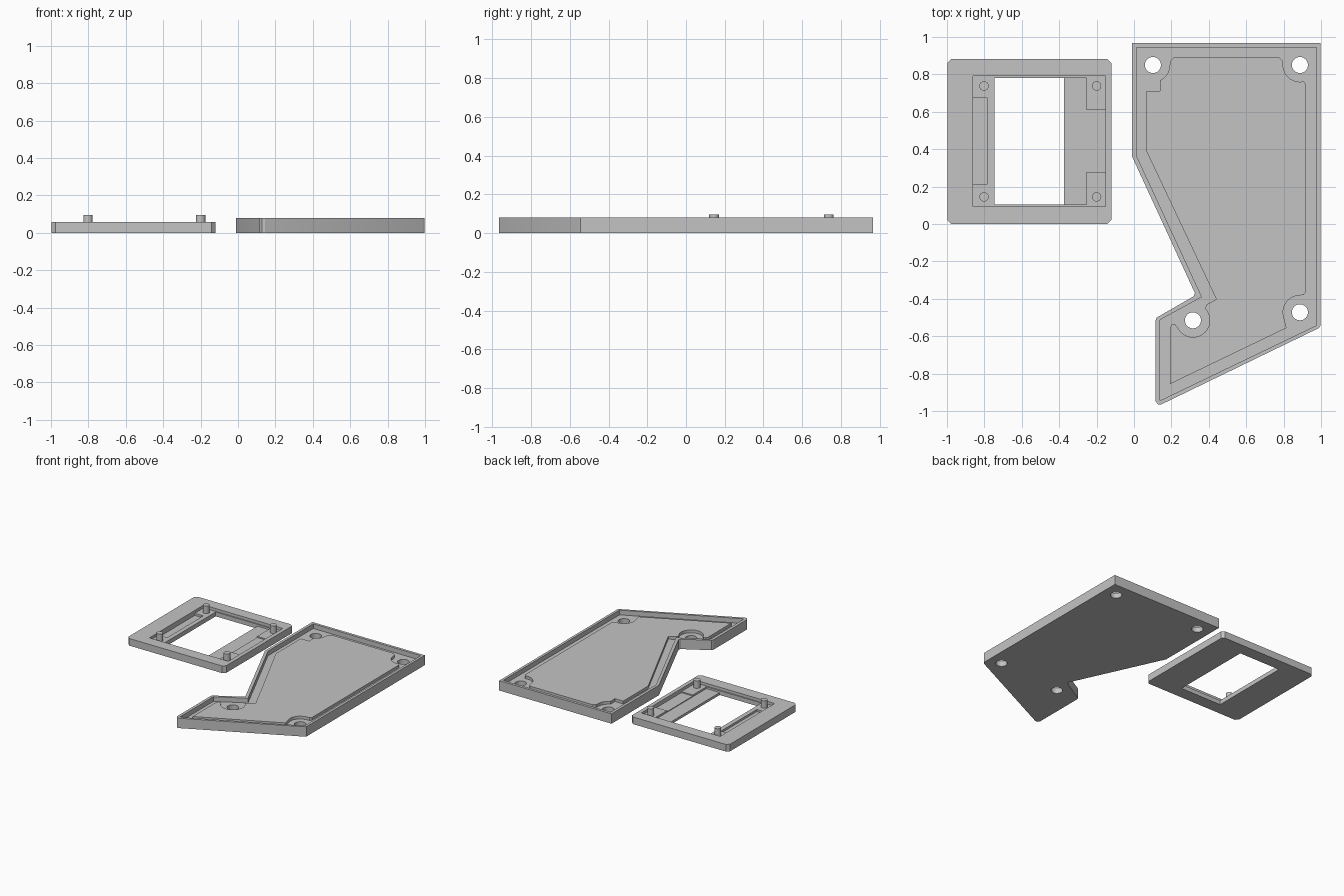
import bpy, bmesh, math

if "Cube" in bpy.data.objects:
    bpy.data.objects.remove(bpy.data.objects["Cube"])

grey = bpy.data.materials.new("plain grey")
grey.diffuse_color = (0.55, 0.55, 0.55, 1)
grey.use_nodes = True
grey.node_tree.nodes["Principled BSDF"].inputs["Base Color"].default_value = grey.diffuse_color


def prism(name, pts, z0, z1):
    """Extrude a flat outline from z0 to z1."""
    bm = bmesh.new()
    face = bm.faces.new([bm.verts.new((x, y, z0)) for x, y in pts])
    ext = bmesh.ops.extrude_face_region(bm, geom=[face])
    for v in ext["geom"]:
        if isinstance(v, bmesh.types.BMVert):
            v.co.z = z1
    bmesh.ops.recalc_face_normals(bm, faces=bm.faces)
    mesh = bpy.data.meshes.new(name)
    bm.to_mesh(mesh)
    bm.free()
    mesh.materials.append(grey)
    obj = bpy.data.objects.new(name, mesh)
    bpy.context.collection.objects.link(obj)
    return obj


def arc(cx, cy, r, a0, a1, n=12):
    return [(cx + r * math.cos(math.radians(a0 + (a1 - a0) * i / n)),
             cy + r * math.sin(math.radians(a0 + (a1 - a0) * i / n)))
            for i in range(n + 1)]


def circle(cx, cy, r, n=32):
    return arc(cx, cy, r, 0, 360, n)[:-1]


def rect(x0, x1, y0, y1):
    return [(x0, y0), (x1, y0), (x1, y1), (x0, y1)]


def combine(obj, pts, z0, z1, operation='DIFFERENCE'):
    """Cut or add an extruded outline and discard the helper."""
    helper = prism("helper", pts, z0, z1)
    helper.hide_render = True
    mod = obj.modifiers.new("shape", 'BOOLEAN')
    mod.operation, mod.solver, mod.object = operation, 'EXACT', helper
    bpy.context.view_layer.objects.active = obj
    bpy.ops.object.modifier_apply(modifier=mod.name)
    bpy.data.objects.remove(helper)


def smooth(obj):
    bpy.ops.object.select_all(action='DESELECT')
    obj.select_set(True)
    bpy.context.view_layer.objects.active = obj
    bpy.ops.object.shade_smooth_by_angle(angle=math.radians(25))


# Angled tray: outer slab
outline = [(-0.01, 0.967), (0.997, 0.967), (0.997, -0.545), (0.985, -0.558),
           (0.145, -0.965), (0.128, -0.965), (0.115, -0.947), (0.115, -0.515),
           (0.122, -0.5), (0.318, -0.387), (0.326, -0.37), (-0.01, 0.36)]
tray = prism("angled_tray", outline, 0, 0.08)

# Sunken area inside the thin rim
inside = [(0.013, 0.945), (0.976, 0.945), (0.976, -0.542), (0.139, -0.944),
          (0.139, -0.513), (0.363, -0.39), (0.013, 0.366)]
combine(tray, inside, 0.042, 0.1)

# Raised plateau curving around the screw seats
holes = [(0.101, 0.85), (0.887, 0.85), (0.887, -0.472), (0.315, -0.515)]
plateau = ([(0.066, 0.71), (0.14, 0.71)]
           + arc(*holes[0], 0.09, -65, 0)
           + [(0.194, 0.873), (0.211, 0.89), (0.776, 0.89), (0.793, 0.873)]
           + arc(*holes[1], 0.09, 180, 270)
           + [(0.907, 0.762), (0.92, 0.747), (0.92, -0.365), (0.907, -0.379)]
           + arc(*holes[2], 0.09, 90, 190)
           + [(0.815, -0.556), (0.192, -0.856), (0.192, -0.556),
              (0.202, -0.536), (0.219, -0.536)]
           + arc(*holes[3], 0.09, 205, 405, 20)
           + [(0.387, -0.432), (0.44, -0.402), (0.066, 0.39)])
combine(tray, plateau, 0.02, 0.065, 'UNION')

# Screw holes
for x, y in holes:
    combine(tray, circle(x, y, 0.043), -0.05, 0.15)
smooth(tray)

# Screen frame: slab with clipped corners
x0, x1, y0, y1, c = -0.998, -0.12, 0, 0.882, 0.022
frame = prism("screen_frame",
              [(x0 + c, y0), (x1 - c, y0), (x1, y0 + c), (x1, y1 - c),
               (x1 - c, y1), (x0 + c, y1), (x0, y1 - c), (x0, y0 + c)], 0, 0.058)
combine(frame, rect(-0.86, -0.152, 0.094, 0.79), 0.035, 0.1)    # board recess
combine(frame, rect(-0.747, -0.255, 0.103, 0.781), 0.02, 0.08)  # screen shelf
combine(frame, rect(-0.747, -0.374, 0.103, 0.781), -0.05, 0.08) # window
combine(frame, rect(-0.86, -0.784, 0.213, 0.674), 0.018, 0.08)  # left notch
combine(frame, rect(-0.255, -0.152, 0.277, 0.609), 0.026, 0.08) # right notch

# Locating pins
for x in (-0.802, -0.2):
    for y in (0.145, 0.738):
        smooth(prism("locating_pin", circle(x, y, 0.025, 24), 0.03, 0.095))
